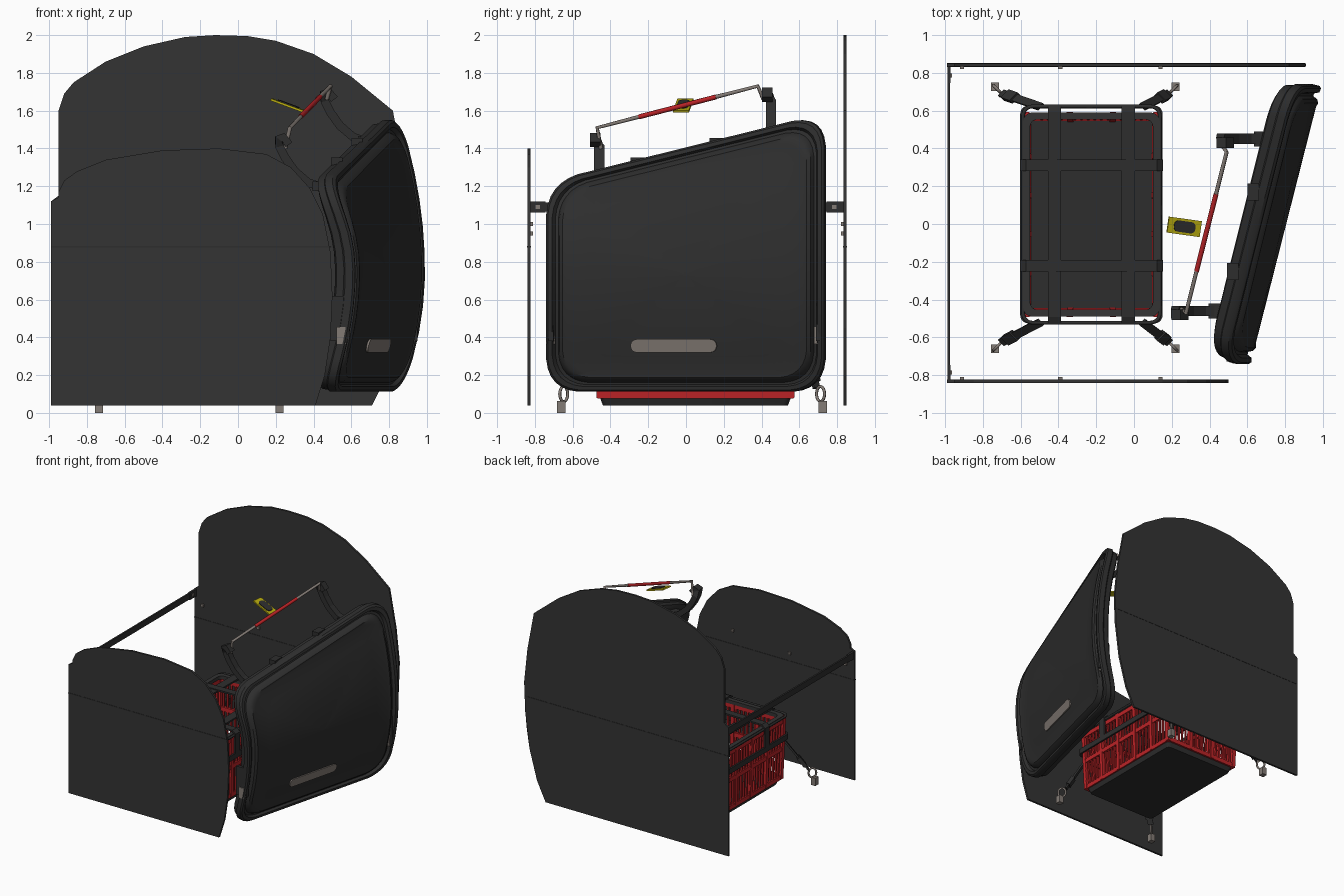
import bpy, bmesh, math
from mathutils import Vector

if "Cube" in bpy.data.objects:
    bpy.data.objects.remove(bpy.data.objects["Cube"])

def mat(name, *c):
    m = bpy.data.materials.new(name)
    m.diffuse_color = (*c, 1)
    m.use_nodes = True
    m.node_tree.nodes["Principled BSDF"].inputs["Base Color"].default_value = m.diffuse_color
    return m

DARK = mat("dark grey", .033, .033, .033)
TRIM = mat("soft black", .027, .027, .027)
RED = mat("red", .5, .017, .02)
METAL = mat("warm grey metal", .23, .2, .18)
YELLOW = mat("yellow", .48, .41, .005)

def obj(name, bm, m, smooth=None):
    bmesh.ops.recalc_face_normals(bm, faces=bm.faces)
    me = bpy.data.meshes.new(name)
    bm.to_mesh(me)
    bm.free()
    o = bpy.data.objects.new(name, me)
    bpy.context.collection.objects.link(o)
    me.materials.append(m)
    if smooth:
        bpy.ops.object.select_all(action='DESELECT')
        bpy.context.view_layer.objects.active = o
        o.select_set(True)
        bpy.ops.object.shade_smooth_by_angle(angle=math.radians(smooth))
    return o

def add_box(bm, c, s):
    vs = bmesh.ops.create_cube(bm, size=1)['verts']
    for v in vs:
        v.co = Vector((v.co.x * s[0] + c[0], v.co.y * s[1] + c[1], v.co.z * s[2] + c[2]))

def boxes(name, items, m):
    bm = bmesh.new()
    for c, s in items:
        add_box(bm, c, s)
    return obj(name, bm, m)

def tube(name, pts, r, m, closed=False, flat=1):
    # swept round tube
    cu = bpy.data.curves.new(name, 'CURVE')
    cu.dimensions = '3D'
    cu.bevel_depth = r
    cu.bevel_resolution = 2
    cu.use_fill_caps = True
    sp = cu.splines.new('POLY')
    sp.points.add(len(pts) - 1)
    for p, q in zip(sp.points, pts):
        p.co = (*q, 1)
    sp.use_cyclic_u = closed
    o = bpy.data.objects.new(name, cu)
    bpy.context.collection.objects.link(o)
    cu.materials.append(m)
    bpy.ops.object.select_all(action='DESELECT')
    bpy.context.view_layer.objects.active = o
    o.select_set(True)
    bpy.ops.object.convert(target='MESH')
    bpy.ops.object.shade_smooth_by_angle(angle=math.radians(50))

def ribbon(name, pts, w, m, thick=.014):
    # flat strap: path points swept along width vector w
    bm = bmesh.new()
    w = Vector(w) / 2
    rows = [(bm.verts.new(Vector(p) - w), bm.verts.new(Vector(p) + w)) for p in pts]
    for a, b in zip(rows, rows[1:]):
        bm.faces.new((a[0], a[1], b[1], b[0]))
    o = obj(name, bm, m)
    md = o.modifiers.new("thickness", 'SOLIDIFY')
    md.thickness = thick
    md.offset = 0

def rounded(corners, r, arc=6, sub=8):
    # rounded polygon with subdivided edges
    out, n = [], len(corners)
    cs = [Vector(c) for c in corners]
    for i in range(n):
        p, c, q = cs[i - 1], cs[i], cs[(i + 1) % n]
        a, b = c + (p - c).normalized() * r, c + (q - c).normalized() * r
        for k in range(arc + 1):
            t = k / arc
            out.append(a * (1 - t) ** 2 + c * (2 * t * (1 - t)) * .85 + (a + b) * .15 * t * (1 - t) + b * t * t)
        nxt = q + (c - q).normalized() * r
        out += [b.lerp(nxt, k / sub) for k in range(1, sub)]
    return out

def loft(name, rings, m, closed=False, smooth=35):
    bm = bmesh.new()
    rs = [[bm.verts.new(p) for p in r] for r in rings]
    n = len(rs[0])
    pairs = list(zip(rs, rs[1:])) + ([(rs[-1], rs[0])] if closed else [])
    for a, b in pairs:
        for i in range(n):
            bm.faces.new((a[i], a[(i + 1) % n], b[(i + 1) % n], b[i]))
    if not closed:
        bm.faces.new(rs[0])
        bm.faces.new(rs[-1])
    return obj(name, bm, m, smooth)

# Side panels
FRONT = [(-.99, .04), (.41, .04), (.46, .2), (.49, .4), (.5, .62), (.49, .85), (.45, 1.05), (.38, 1.19),
         (.28, 1.3), (.15, 1.37), (-.1, 1.4), (-.4, 1.39), (-.7, 1.34), (-.85, 1.28), (-.92, 1.23),
         (-.95, 1.17), (-.95, 1.14), (-.99, 1.12)]
BACK = [(-.99, .04), (.71, .04), (.79, .2), (.86, .45), (.9, .75), (.91, 1.0), (.88, 1.28), (.82, 1.6), (.6, 1.78),
        (.4, 1.9), (.2, 1.97), (.05, 1.995), (-.12, 2.0), (-.28, 1.99), (-.5, 1.94), (-.7, 1.86), (-.87, 1.75),
        (-.92, 1.69), (-.95, 1.6), (-.95, 1.15), (-.99, 1.12)]
for nm, prof, y0, y1, xe in (("front_side", FRONT, -.84, -.823, .49), ("back_side", BACK, .833, .85, .905)):
    loft(nm + "_panel", [[(x, y, z) for x, z in prof] for y in (y0, y1)], DARK, smooth=None)
    s = 1 if y0 < 0 else -1
    boxes(nm + "_seam", [(((xe - .99) / 2, (y0 + y1) / 2, .88), (xe + .99, .021, .008))], TRIM)
    inner = y1 if s > 0 else y0
    boxes(nm + "_bolts", [((x, inner + s * .006, z), (.022, .014, .022))
          for x, z in ((-.91, 1.0), (-.39, .95), (.14, 1.0))], METAL)
    boxes(nm + "_bar_bracket", [((-.978, s * -.79, 1.09), (.018, .09, .06))], TRIM)
    boxes(nm + "_bracket_bolt", [((-.966, s * -.785, 1.09), (.008, .022, .022))], METAL)
boxes("rear_cross_bar", [((-.98, .005, 1.09), (.014, 1.66, .05))], TRIM)

# Tailgate: curved shell lofted from scaled outlines
def gate(y, z, off):
    t = (z - .75) / ((1.404 + .25 * y - .75) if z > .75 else .63)
    return (.975 + .255 * (y - .7) - (.14 if z > .75 else .12) * t * t + off, y - off * .25, z)

outline = rounded([(-.74, .112), (.73, .112), (.73, 1.587), (-.74, 1.222)], .17)
C = Vector((0, .73))
def ring(s, off):
    return [gate(*(C + (p - C) * s), off) for p in outline]
loft("tailgate", [ring(s, o) for s, o in (
    (.02, -.09), (.4, -.09), (.7, -.09), (.85, -.1), (.94, -.105), (.975, -.09), (.985, -.05), (1, -.04), (1, 0),
    (.985, .01), (.955, .006), (.94, -.018), (.92, -.02), (.905, .004), (.88, .014), (.85, .008),
    (.7, .008), (.4, .008), (.02, .008))], TRIM)
hz = rounded([(-.29, .32), (.165, .32), (.165, .39), (-.29, .39)], .034)
loft("tailgate_handle", [[gate(p.x, p.y, o) for p in hz] for o in (.0, .016)], METAL)
for y in (-.25, .17):
    zt = 1.404 + .25 * y
    x = gate(y, zt, -.04)[0]
    boxes("tailgate_top_catch", [((x - .03, y, zt - .02), (.06, .09, .06))], TRIM)
for y in (-.715, .7):
    x = gate(y, .5, -.06)[0]
    boxes("tailgate_latch_plate", [((x + .005, y, .5), (.1, .025, .24))], TRIM)
    boxes("tailgate_latch", [((x + .01, y, .41), (.05, .045, .09))], METAL)

# Gooseneck arms, second one shifted along the tailgate slope
ARM = [(.49, 1.17), (.43, 1.2), (.37, 1.22), (.3, 1.28), (.25, 1.35), (.22, 1.41), (.215, 1.45), (.24, 1.46), (.27, 1.42)]
for nm, y, dx in (("near_arm", -.46, 0), ("far_arm", .45, .24)):
    ribbon(nm, [(x + dx, y - .02 * (i > 5), z + dx) for i, (x, z) in enumerate(ARM)], (.0, .055, 0), TRIM, .045)
    boxes(nm + "_hinge", [((.45 + dx, y, 1.2 + dx), (.11, .08, .05))], TRIM)

# Lift bar: grey ends, red middle
A, B = Vector((.275, -.47, 1.51)), Vector((.49, .38, 1.73))
tube("bar_near_end", [(.25, -.45, 1.4), A, A.lerp(B, .26)], .011, METAL)
tube("bar_red_sleeve", [A.lerp(B, .26), A.lerp(B, .74)], .013, RED)
tube("bar_far_end", [A.lerp(B, .74), B, (.47, .41, 1.66)], .011, METAL)

# Yellow tag with dark pad
tag = boxes("yellow_tag", [((0, 0, 0), (.185, .085, .012))], YELLOW)
pad = loft("tag_pad", [[(p.x, p.y, z) for p in rounded([(-.06, -.03), (.06, -.03), (.06, .03), (-.06, .03)], .025)]
           for z in (.004, .012)], TRIM)
for o in (tag, pad):
    o.location = (.265, -.015, 1.627)
    o.rotation_euler = (0, math.radians(20), math.radians(-8))

# Crate: slatted red walls
CX, CY, HX, HY, TOP = -.225, .05, .345, .525, .6
items = []
def wall(axis, side):
    half, dist = (HY, HX) if axis == 0 else (HX, HY)
    def put(u, z, su, sz, t):
        c = (CX + side * dist, CY + u, z) if axis == 0 else (CX + u, CY + side * dist, z)
        items.append((c, (t, su, sz) if axis == 0 else (su, t, sz)))
    for z, h in ((.095, .035), (.335, .035), (.575, .05)):
        put(0, z, half * 2 + .02, h, .026)
    posts = 5 if axis == 0 else 3
    for i in range(posts + 1):
        put(-half + 2 * half * i / posts, .34, .032, .52, .034)
    n = int(2 * half / .036)
    for i in range(1, n):
        put(-half + 2 * half * i / n, .34, .013, .5, .014)
for axis in (0, 1):
    for side in (-1, 1):
        wall(axis, side)
crate = boxes("crate_walls", items, RED)
for v in crate.data.vertices:
    f = .965 + .035 * (v.co.z - .08) / .52
    v.co.x, v.co.y = CX + (v.co.x - CX) * f, CY + (v.co.y - CY) * f

def rect(hx, hy, r, z):
    return [(CX + p.x, CY + p.y, z) for p in rounded([(-hx, -hy), (hx, -hy), (hx, hy), (-hx, hy)], r, 5, 2)]
loft("crate_base", [rect(.32, .49, .03, .04), rect(.335, .505, .03, .08)], TRIM)
loft("crate_rim", [rect(.362, .54, .05, .585), rect(.362, .54, .05, .615),
                   rect(.325, .503, .04, .615), rect(.325, .503, .04, .585)], DARK, closed=True)

# Straps over and around the crate
for y in (.31, -.22):
    ribbon("cross_strap", [(-.595, y, .44), (-.597, y, .61), (-.57, y, .632), (CX, y, .636),
                           (.12, y, .632), (.147, y, .61), (.145, y, .44)], (0, .06, 0), TRIM)
for x in (-.42, -.03):
    ribbon("long_strap", [(x, -.525, .44), (x, -.525, .61), (x, -.49, .624), (x, CY, .628),
                          (x, .59, .624), (x, .62, .61), (x, .62, .44)], (.07, 0, 0), TRIM)
belt = rect(.37, .57, .04, .43)
ribbon("belt_strap", belt + belt[:1], (0, 0, .045), TRIM)
tube("rim_tube", rect(.362, .572, .05, .6), .01, TRIM, closed=True)

# Floor anchors with rings and tie-down straps
for sx, ax in ((-1, -.735), (1, .22)):
    for sy, ay in ((-1, -.66), (1, .725)):
        boxes("floor_anchor", [((ax, ay, .032), (.042, .045, .064))], METAL)
        d = Vector((-sx, -sy, 0)).normalized()
        c = Vector((ax, ay, .1)) + d * .018
        tube("anchor_ring", [c + d * .03 * math.cos(t) + Vector((0, 0, .04 * math.sin(t)))
             for t in [k * math.pi / 8 for k in range(16)]], .008, METAL, closed=True)
        e = Vector((CX + sx * .27, CY + sy * .57, .42))
        s = c + d * .03 + Vector((0, 0, .03))
        ribbon("tie_down_strap", [s, s.lerp(e, .5), e], Vector((sx, -sy, 0)).normalized() * .045, TRIM)
        m = s.lerp(e, .22)
        ribbon("strap_buckle", [s.lerp(e, .12), s.lerp(e, .35)], Vector((sx, -sy, 0)).normalized() * .06, TRIM, .03)
